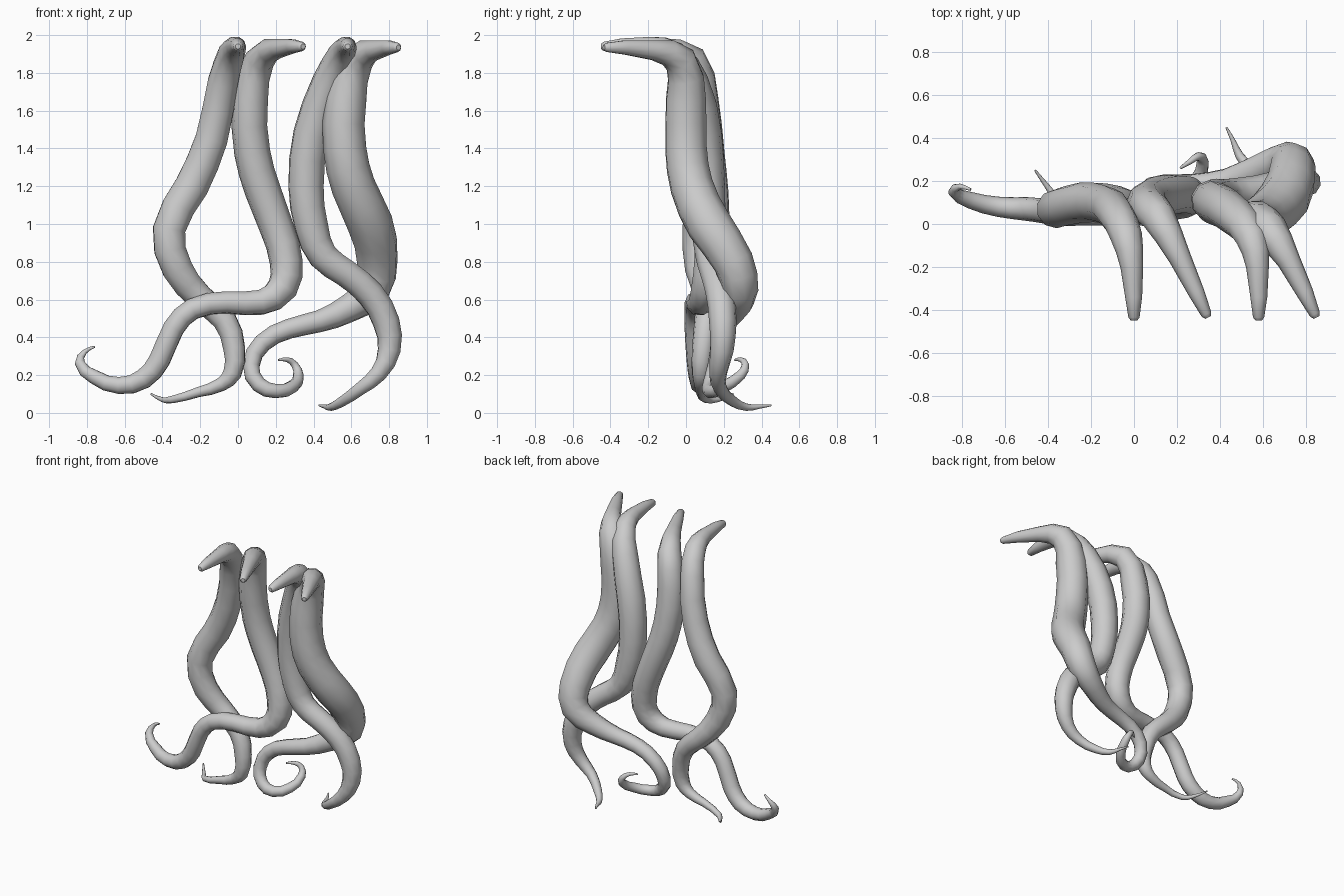
import bpy

# Each tentacle: (x, y, z, radius) from the raised blunt tip down to the thin tail
left_outer = [
    (0.00, -.45, 1.94, .014), (0.00, -.435, 1.94, .026), (-.01, -.20, 1.94, .053),
    (-.035, -.06, 1.90, .074), (-.08, .04, 1.75, .084), (-.14, .09, 1.45, .090),
    (-.245, .10, 1.20, .094), (-.365, .07, .97, .090), (-.32, .08, .76, .085),
    (-.20, .12, .61, .073), (-.07, .11, .49, .066), (-.02, .09, .34, .059),
    (-.03, .08, .21, .050), (-.09, .08, .15, .037), (-.21, .08, .11, .027),
    (-.35, .11, .07, .020), (-.40, .17, .07, .013), (-.46, .25, .10, .005)]
left_inner = [
    (.345, -.435, 1.94, .014), (.337, -.42, 1.94, .025), (.215, -.16, 1.93, .052),
    (.115, .03, 1.87, .080), (.065, .08, 1.66, .094), (.075, .11, 1.38, .096),
    (.13, .13, 1.18, .096), (.205, .14, .98, .091), (.255, .13, .80, .088),
    (.235, .11, .66, .083), (.12, .08, .585, .068), (-.06, .055, .585, .060),
    (-.24, .05, .55, .058), (-.34, .05, .45, .058), (-.415, .06, .28, .058),
    (-.50, .07, .18, .055), (-.63, .08, .145, .047), (-.76, .11, .19, .039),
    (-.838, .15, .265, .027), (-.81, .175, .325, .013), (-.76, .16, .35, .006)]
right_inner = [
    (.58, -.45, 1.94, .014), (.58, -.435, 1.94, .026), (.575, -.20, 1.94, .053),
    (.55, -.07, 1.90, .074), (.48, .03, 1.75, .090), (.39, .09, 1.48, .099),
    (.36, .11, 1.20, .096), (.39, .12, .98, .091), (.45, .13, .83, .081),
    (.57, .15, .74, .076), (.70, .18, .63, .076), (.785, .195, .48, .073),
    (.80, .19, .33, .062), (.745, .17, .21, .047), (.65, .18, .13, .036),
    (.55, .25, .06, .028), (.49, .32, .03, .020), (.46, .39, .033, .011),
    (.43, .45, .04, .005)]
right_outer = [
    (.85, -.435, 1.935, .014), (.842, -.42, 1.935, .025), (.72, -.17, 1.92, .055),
    (.63, -.03, 1.865, .088), (.57, 0, 1.66, .110), (.565, 0, 1.40, .114),
    (.61, .03, 1.20, .117), (.70, .12, 1.00, .121), (.738, .25, .80, .109),
    (.71, .285, .65, .098), (.58, .25, .55, .075), (.43, .20, .485, .059),
    (.27, .18, .445, .053), (.13, .18, .37, .050), (.07, .16, .25, .046),
    (.11, .13, .15, .042), (.20, .13, .115, .038), (.29, .20, .14, .034),
    (.32, .29, .20, .028), (.30, .315, .255, .020), (.26, .29, .282, .013),
    (.215, .26, .28, .006)]


def tentacle(name, points):
    """Sweep a round tapering tube along a smooth path and turn it into a mesh."""
    curve = bpy.data.curves.new(name, 'CURVE')
    curve.dimensions = '3D'
    curve.resolution_u = 2
    curve.bevel_depth = 1.0
    curve.bevel_resolution = 3
    curve.use_fill_caps = True
    spline = curve.splines.new('BEZIER')
    spline.bezier_points.add(len(points) - 1)
    for bp, (x, y, z, r) in zip(spline.bezier_points, points):
        bp.co = (x, y, z)
        bp.radius = r
        bp.handle_left_type = bp.handle_right_type = 'AUTO'
    obj = bpy.data.objects.new(name, curve)
    bpy.context.collection.objects.link(obj)
    bpy.ops.object.select_all(action='DESELECT')
    obj.select_set(True)
    bpy.context.view_layer.objects.active = obj
    bpy.ops.object.convert(target='MESH')
    bpy.ops.object.shade_smooth_by_angle(angle=1.0)


# Four intertwined tentacles
tentacle("left_outer_tentacle", left_outer)
tentacle("left_inner_tentacle", left_inner)
tentacle("right_inner_tentacle", right_inner)
tentacle("right_outer_tentacle", right_outer)
